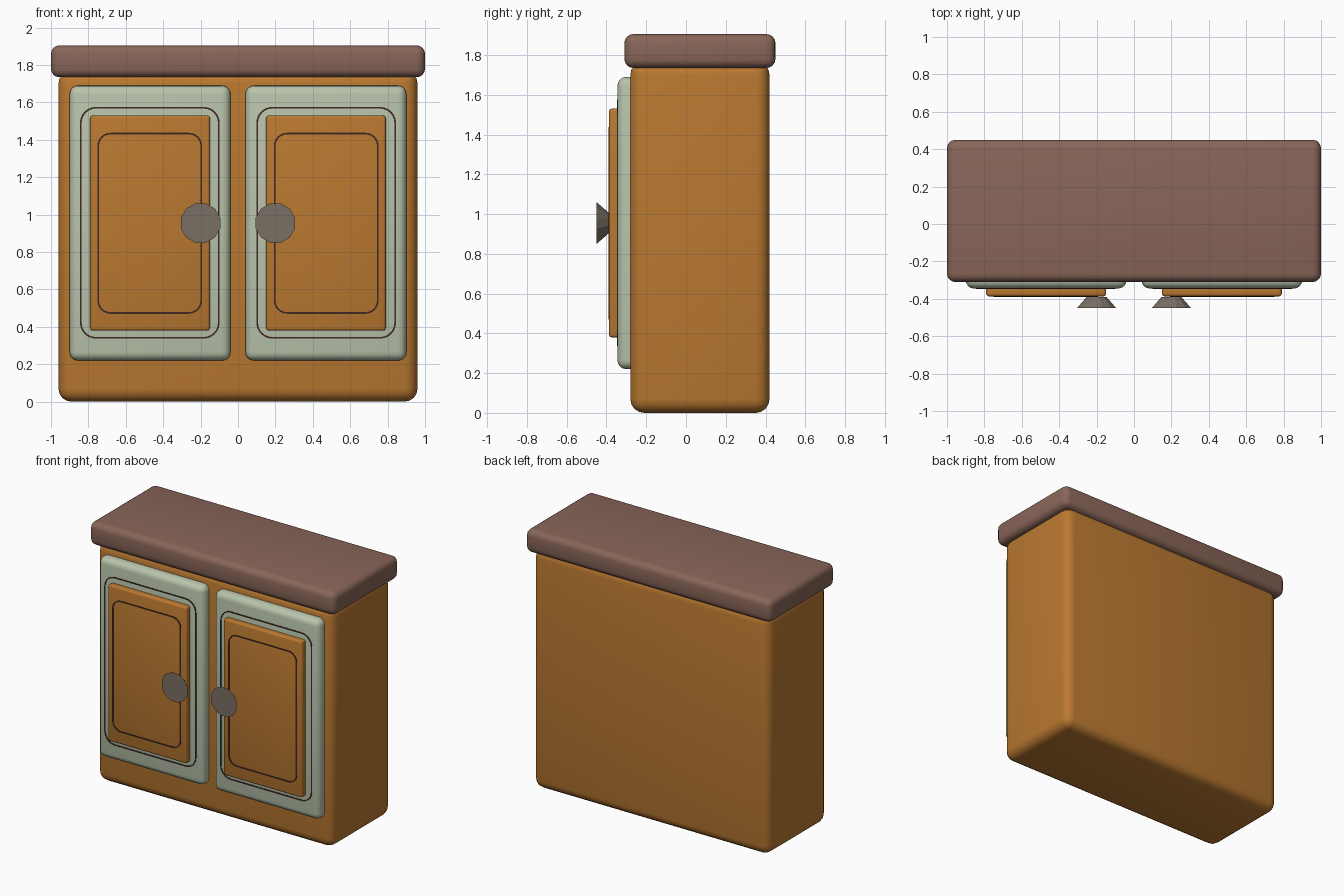
import bpy, bmesh, math
from mathutils import Matrix

if "Cube" in bpy.data.objects:
    bpy.data.objects.remove(bpy.data.objects["Cube"])


def material(name, r, g, b):
    m = bpy.data.materials.new(name)
    m.diffuse_color = (r, g, b, 1)
    m.use_nodes = True
    m.node_tree.nodes["Principled BSDF"].inputs["Base Color"].default_value = m.diffuse_color
    return m


WOOD = material("honey_wood", 0.49, 0.19, 0.03)
BROWN = material("brown_worktop", 0.25, 0.132, 0.1)
SAGE = material("sage_paint", 0.48, 0.55, 0.41)
GREY = material("grey_metal", 0.195, 0.16, 0.125)
DARK = material("dark_groove", 0.05, 0.02, 0.018)


def finish(bm, name, mat, smooth=True):
    bmesh.ops.recalc_face_normals(bm, faces=bm.faces)
    me = bpy.data.meshes.new(name)
    bm.to_mesh(me)
    bm.free()
    ob = bpy.data.objects.new(name, me)
    bpy.context.collection.objects.link(ob)
    me.materials.append(mat)
    if smooth:
        bpy.ops.object.select_all(action='DESELECT')
        ob.select_set(True)
        bpy.context.view_layer.objects.active = ob
        bpy.ops.object.shade_smooth_by_angle(angle=math.radians(35))
    return ob


def rounded_box(name, x, y, z, bevel, mat, segments=4):
    """Box given as (min, max) ranges, all edges rounded."""
    bm = bmesh.new()
    bmesh.ops.create_cube(bm, size=1)
    for v in bm.verts:
        v.co = [(r[0] + r[1]) / 2 + c * (r[1] - r[0]) for r, c in zip((x, y, z), v.co)]
    bmesh.ops.bevel(bm, geom=bm.edges[:], offset=bevel, segments=segments,
                    profile=0.5, affect='EDGES')
    return finish(bm, name, mat)


def outline(x, z, radius, steps=6):
    """Points around a rounded rectangle in the xz plane."""
    pts = []
    corners = ((x[1], z[1], -1, -1), (x[0], z[1], 1, -1), (x[0], z[0], 1, 1), (x[1], z[0], -1, 1))
    for q, (cx, cz, sx, sz) in enumerate(corners):
        for i in range(steps + 1):
            a = math.pi / 2 * (q + i / steps)
            pts.append((cx + radius * (sx + math.cos(a)), cz + radius * (sz + math.sin(a))))
    return pts


def groove(name, x, z, radius, y_front, width=0.009):
    """Thin dark rounded frame lying just proud of a front surface."""
    bm = bmesh.new()
    outer = outline(x, z, radius)
    inner = outline((x[0] + width, x[1] - width), (z[0] + width, z[1] - width), radius - width)
    loops = [[bm.verts.new((px, y, pz)) for px, pz in pts]
             for pts, y in ((outer, y_front + 0.005), (outer, y_front),
                            (inner, y_front), (inner, y_front + 0.005))]
    n = len(outer)
    for k in range(4):
        a, b = loops[k], loops[(k + 1) % 4]
        for i in range(n):
            j = (i + 1) % n
            bm.faces.new((a[i], a[j], b[j], b[i]))
    return finish(bm, name, DARK, smooth=False)


# Carcass and worktop
rounded_box("cabinet_body", (-0.96, 0.96), (-0.28, 0.42), (0, 1.77), 0.07, WOOD)
rounded_box("worktop", (-1, 1), (-0.31, 0.45), (1.735, 1.905), 0.045, BROWN)

# Two doors with panel, groove lines and knob
for side, s in (("left", -1), ("right", 1)):
    def span(a, b):
        return tuple(sorted((s * a, s * b)))
    rounded_box(side + "_door", span(0.04, 0.90), (-0.345, -0.22), (0.22, 1.69), 0.045, SAGE)
    rounded_box(side + "_panel", span(0.15, 0.79), (-0.387, -0.32), (0.38, 1.53), 0.014, WOOD, 3)
    groove(side + "_door_groove", span(0.098, 0.845), (0.337, 1.576), 0.085, -0.348)
    groove(side + "_panel_groove", span(0.192, 0.752), (0.47, 1.438), 0.07, -0.39)

    # Flared knob, wide end facing forward
    bm = bmesh.new()
    bmesh.ops.create_cone(bm, cap_ends=True, segments=12, radius1=0.055, radius2=0.109, depth=0.06)
    place = (Matrix.Translation((s * 0.2, -0.42, 0.955)) @ Matrix.Rotation(math.pi / 2, 4, 'X')
             @ Matrix.Rotation(math.pi / 12, 4, 'Z'))
    bmesh.ops.transform(bm, matrix=place, verts=bm.verts)
    finish(bm, side + "_knob", GREY, smooth=False)
